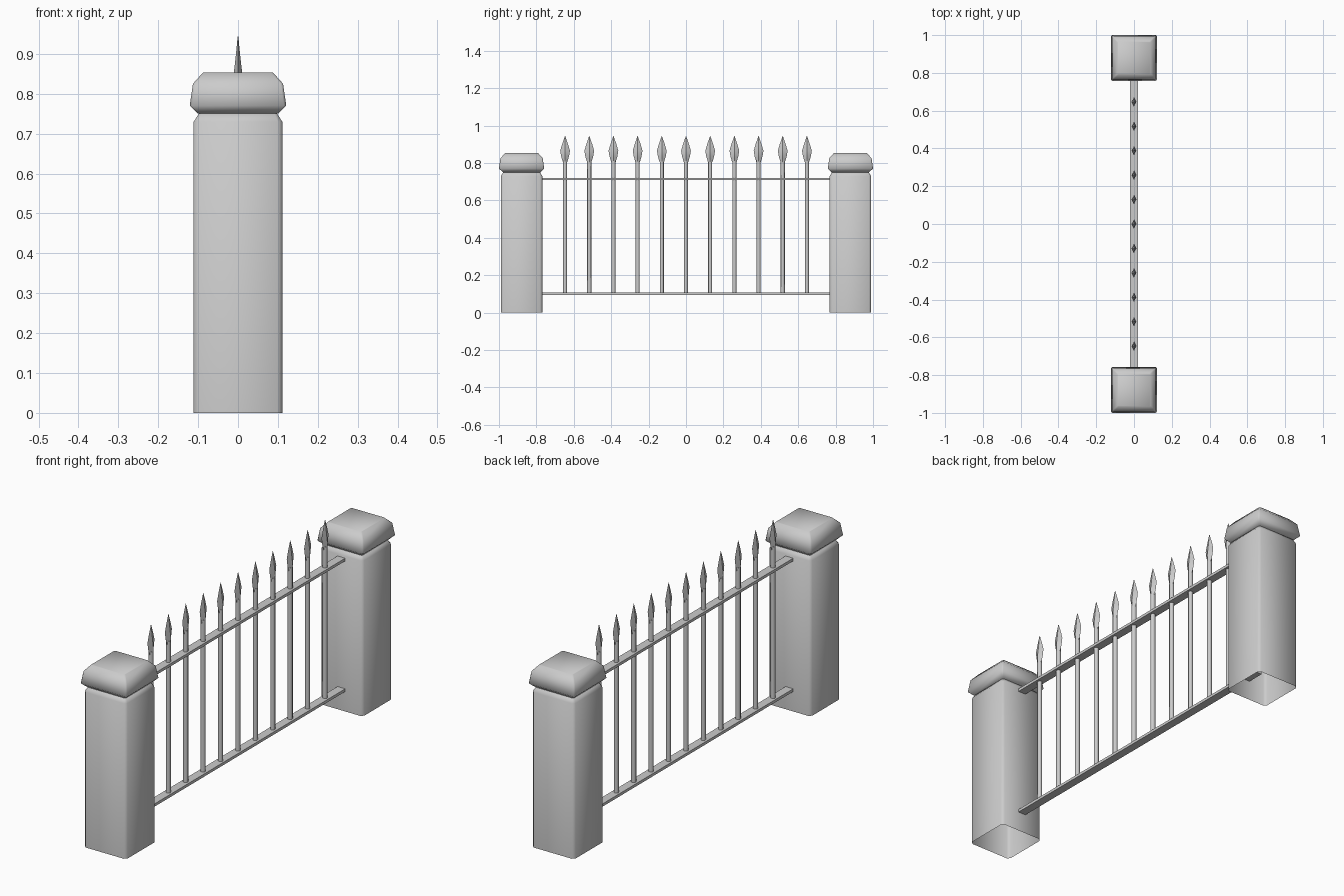
import bpy
import bmesh

cube = bpy.data.objects.get("Cube")
if cube:
    bpy.data.objects.remove(cube, do_unlink=True)

grey = bpy.data.materials.new("stone_grey")
grey.use_nodes = True
colour = (0.6, 0.6, 0.6, 1.0)
grey.diffuse_color = colour
grey.node_tree.nodes["Principled BSDF"].inputs["Base Color"].default_value = colour


def chamfered_square(half, cut):
    """Square outline with its four corners cut off."""
    a, b = half, half - cut
    return [(a, -b), (a, b), (b, a), (-b, a), (-a, b), (-a, -b), (-b, -a), (b, -a)]


def loft(name, rings, centre=(0, 0, 0), close_bottom=True, angle=None):
    """Skin a stack of (z, outline) rings; angle None means fully smooth."""
    bm = bmesh.new()
    loops = [[bm.verts.new((x, y, z)) for x, y in outline] for z, outline in rings]
    for low, high in zip(loops, loops[1:]):
        n = len(low)
        for i in range(n):
            j = (i + 1) % n
            bm.faces.new((low[i], low[j], high[j], high[i]))
    bm.faces.new(loops[-1])
    if close_bottom:
        bm.faces.new(loops[0][::-1])
    return finish(name, bm, centre, angle)


def finish(name, bm, centre, angle):
    mesh = bpy.data.meshes.new(name)
    bm.to_mesh(mesh)
    bm.free()
    mesh.materials.append(grey)
    obj = bpy.data.objects.new(name, mesh)
    obj.location = centre
    bpy.context.collection.objects.link(obj)
    bpy.ops.object.select_all(action="DESELECT")
    obj.select_set(True)
    bpy.context.view_layer.objects.active = obj
    if angle is None:
        bpy.ops.object.shade_smooth()
    else:
        bpy.ops.object.shade_smooth_by_angle(angle=angle)
    return obj


# Stone pillars, hollow underneath, with bevelled caps
for side, y in (("front", -0.879), ("back", 0.879)):
    loft(side + "_pillar",
         [(0, chamfered_square(0.111, 0.012)),
          (0.73, chamfered_square(0.111, 0.012)),
          (0.752, chamfered_square(0.097, 0.006))],
         (0, y, 0), close_bottom=False)
    loft(side + "_pillar_cap",
         [(0.75, chamfered_square(0.1, 0.004)),
          (0.77, chamfered_square(0.121, 0.006)),
          (0.825, chamfered_square(0.113, 0.006)),
          (0.853, chamfered_square(0.088, 0.006))],
         (0, y, 0))

# Flat rails running into both pillars
for name, z in (("lower_rail", 0.1), ("upper_rail", 0.714)):
    bm = bmesh.new()
    bmesh.ops.create_cube(bm, size=1)
    bmesh.ops.scale(bm, vec=(0.04, 1.7, 0.013), verts=bm.verts)
    finish(name, bm, (0, 0, z), 0.5)


# Upright bars with flattened diamond spearheads
def diamond(hx, hy):
    return [(hx, 0), (0, hy), (-hx, 0), (0, -hy)]


for i in range(11):
    y = (i - 5) * 0.1293
    bm = bmesh.new()
    bmesh.ops.create_cone(bm, cap_ends=True, segments=8, radius1=0.011,
                          radius2=0.011, depth=0.72)
    finish(f"bar_{i + 1}", bm, (0, y, 0.46), 0.9)
    loft(f"spearhead_{i + 1}",
         [(0.805, diamond(0.011, 0.012)), (0.835, diamond(0.013, 0.021)),
          (0.865, diamond(0.009, 0.026)), (0.9, diamond(0.005, 0.016)),
          (0.943, diamond(0.001, 0.001))],
         (0, y, 0), angle=0.6)
